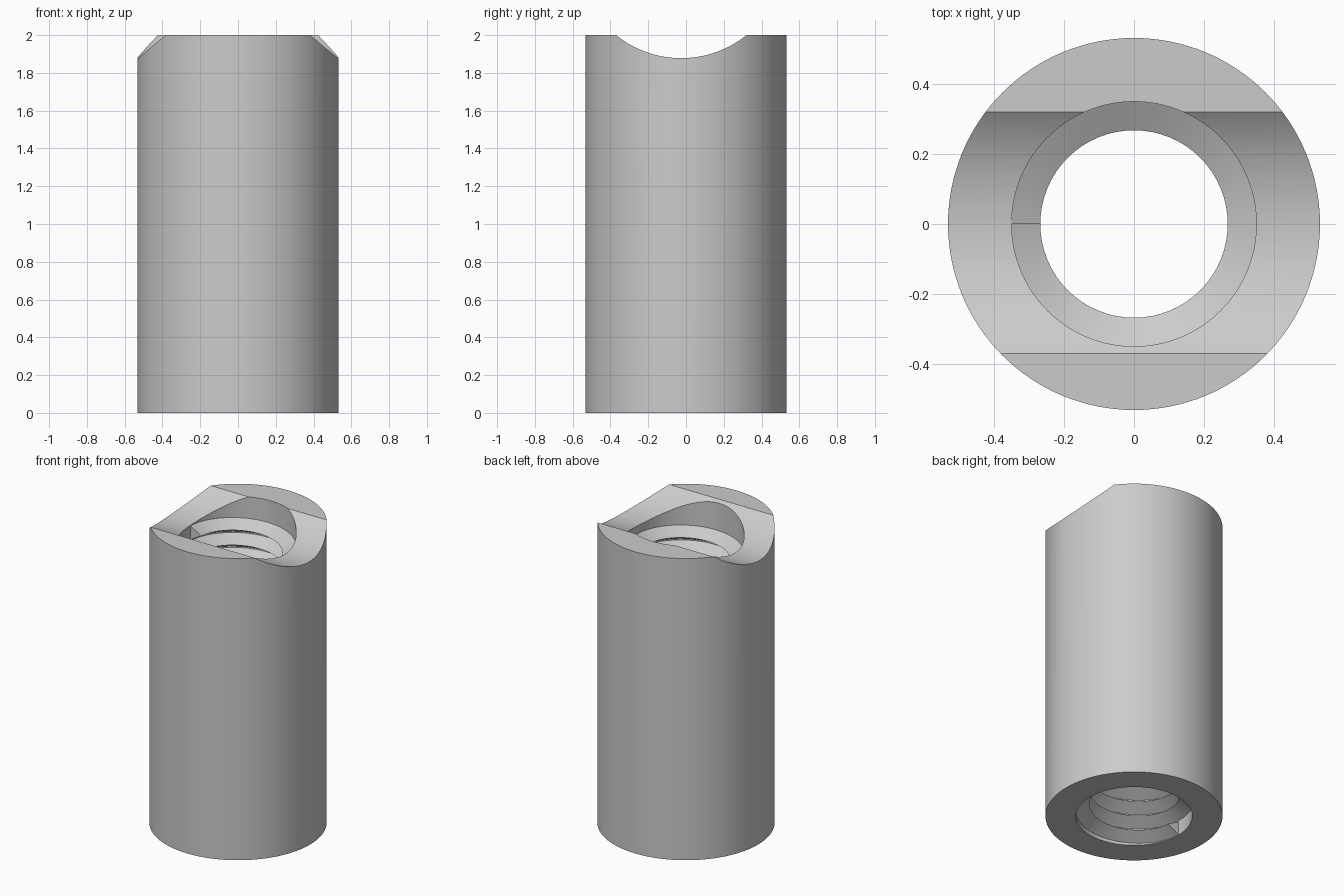
import bpy
import bmesh
from math import sin, cos, pi, radians

cube = bpy.data.objects.get("Cube")
if cube:
    bpy.data.objects.remove(cube, do_unlink=True)

HEIGHT, OUTER, BORE, CREST = 2.0, 0.532, 0.35, 0.268
SEGMENTS = 128

steel = bpy.data.materials.new("plain_grey")
steel.use_nodes = True
grey = (0.6, 0.6, 0.6, 1)
steel.diffuse_color = grey
steel.node_tree.nodes["Principled BSDF"].inputs["Base Color"].default_value = grey


def finish(name, bm):
    bmesh.ops.recalc_face_normals(bm, faces=bm.faces[:])
    mesh = bpy.data.meshes.new(name)
    bm.to_mesh(mesh)
    bm.free()
    obj = bpy.data.objects.new(name, mesh)
    mesh.materials.append(steel)
    bpy.context.collection.objects.link(obj)
    return obj


def activate(obj):
    bpy.ops.object.select_all(action='DESELECT')
    obj.select_set(True)
    bpy.context.view_layer.objects.active = obj


def cylinder(name, radius, length, centre, along_x=False):
    bm = bmesh.new()
    bmesh.ops.create_cone(bm, cap_ends=True, segments=SEGMENTS,
                          radius1=radius, radius2=radius, depth=length)
    obj = finish(name, bm)
    if along_x:
        obj.rotation_euler.y = radians(90)
    obj.location = centre
    return obj


# Sleeve with a through bore and a shallow round saddle across its top
sleeve = cylinder("sleeve", OUTER, HEIGHT, (0, 0, HEIGHT / 2))
bore = cylinder("bore_cutter", BORE, 3, (0, 0, 1))
saddle = cylinder("saddle_cutter", 0.549, 2, (0, -0.025, 2.427), along_x=True)
bpy.context.view_layer.update()
activate(sleeve)
for cutter in (bore, saddle):
    mod = sleeve.modifiers.new("cut", 'BOOLEAN')
    mod.operation = 'DIFFERENCE'
    mod.solver = 'EXACT'
    mod.object = cutter
    bpy.ops.object.modifier_apply(modifier=mod.name)
for cutter in (bore, saddle):
    bpy.data.objects.remove(cutter, do_unlink=True)

# Internal thread: V-shaped ridge swept up a right-handed helix
TURNS, STEPS = 18, 64
START, END, HALF = 0.046, 1.83, 0.046
bm = bmesh.new()
rings = []
for i in range(TURNS * STEPS + 1):
    angle = pi + 2 * pi * i / STEPS
    z = START + (END - START) * i / (TURNS * STEPS)
    section = ((BORE + 0.001, z - HALF), (CREST, z), (BORE + 0.001, z + HALF))
    rings.append([bm.verts.new((r * cos(angle), r * sin(angle), h))
                  for r, h in section])
for low, high in zip(rings, rings[1:]):
    for k in range(3):
        n = (k + 1) % 3
        bm.faces.new((low[k], low[n], high[n], high[k]))
bm.faces.new(rings[0])
bm.faces.new(rings[-1])
thread = finish("internal_thread", bm)

for obj in (sleeve, thread):
    activate(obj)
    bpy.ops.object.shade_smooth_by_angle(angle=radians(30))
